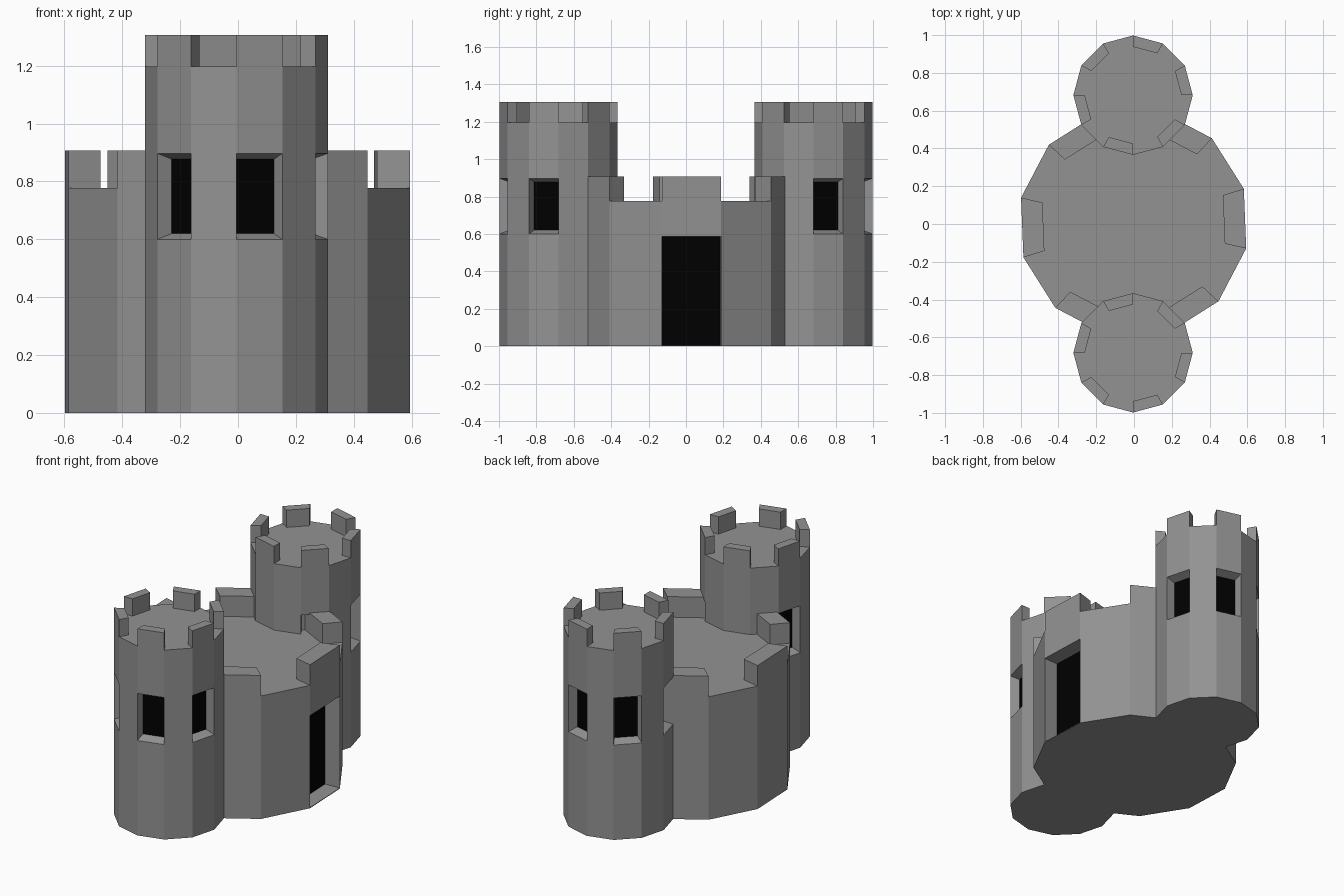
import bpy, bmesh
from math import cos, sin, radians

if "Cube" in bpy.data.objects:
    bpy.data.objects.remove(bpy.data.objects["Cube"])

SIDES = 12
INNER = 0.81          # inner radius ratio for merlons


def colour(name, v):
    m = bpy.data.materials.new(name)
    m.diffuse_color = (v, v, v, 1)
    m.use_nodes = True
    m.node_tree.nodes["Principled BSDF"].inputs["Base Color"].default_value = m.diffuse_color
    return m


stone = colour("stone", 0.29)
black = colour("dark_opening", 0.0)


def turret(name, centre, radius, turn, levels, crown, merlons, openings,
           pane_scale=0.82, pane_inset_z=0.02, straight=0.0, blind=(), flip=False):
    """12-sided drum; openings are sunk into the second level, merlons stand on top."""
    bm = bmesh.new()

    def pt(i, z, s=1.0):
        a = radians(turn + i * 360 / SIDES)
        y = centre[1] + radius * s * sin(a)
        return (centre[0] + radius * s * cos(a), -y if flip else y, z)

    def face(points, mat=0):
        if flip:
            points = points[::-1]
        f = bm.faces.new([bm.verts.new(p) for p in points])
        f.material_index = mat

    def sunk(i, z0, z1):
        # four inner corners of a recess on side i
        if straight:
            a = radians(turn + (i + 0.5) * 360 / SIDES)
            d = (-cos(a) * straight, -sin(a) * straight)
            return [(p[0] + d[0], p[1] + d[1], p[2]) for p in
                    (pt(i, z0), pt(i + 1, z0), pt(i + 1, z1), pt(i, z1))]
        a, b = z0 + pane_inset_z, z1 - pane_inset_z
        s = pane_scale
        return [pt(i, a, s), pt(i + 1, a, s), pt(i + 1, b, s), pt(i, b, s)]

    # walls and recessed openings
    for i in range(SIDES):
        for n, (z0, z1) in enumerate(zip(levels, levels[1:])):
            outer = [pt(i, z0), pt(i + 1, z0), pt(i + 1, z1), pt(i, z1)]
            if n == 1 and i in openings:
                inner = sunk(i, z0, z1)
                for k in range(4):
                    m = (k + 1) % 4
                    face([outer[k], outer[m], inner[m], inner[k]])
                face(inner, 0 if i in blind else 1)
            else:
                face(outer)

    # floor and roof
    face([pt(i, levels[-1]) for i in range(SIDES)])
    face([pt(i, levels[0]) for i in reversed(range(SIDES))])

    # merlons
    z0, z1 = levels[-1], crown
    for i in merlons:
        ring = [(i, 1.0), (i + 1, 1.0), (i + 1, INNER), (i, INNER)]
        for (a, s), (b, t) in zip(ring, ring[1:] + ring[:1]):
            face([pt(a, z0, s), pt(b, z0, t), pt(b, z1, t), pt(a, z1, s)])
        face([pt(a, z1, s) for a, s in ring])

    bmesh.ops.remove_doubles(bm, verts=bm.verts, dist=1e-5)
    me = bpy.data.meshes.new(name)
    bm.to_mesh(me)
    bm.free()
    me.materials.append(stone)
    me.materials.append(black)
    ob = bpy.data.objects.new(name, me)
    bpy.context.collection.objects.link(ob)


# central keep with one doorway on the right side
turret("keep", (-0.002, 0.005), 0.611, -12.7, [0, 0.004, 0.585, 0.777], 0.907,
       range(0, SIDES, 2), [0], straight=0.10)

# front tower and its mirrored twin at the back; the side facing the keep is blind
for name, flip in (("front_tower", False), ("back_tower", True)):
    turret(name, (-0.005, -0.682), 0.316, 0, [0, 0.6, 0.897, 1.197], 1.306,
           range(1, SIDES, 2), [1, 5, 7, 9, 11], blind=[1], flip=flip)
